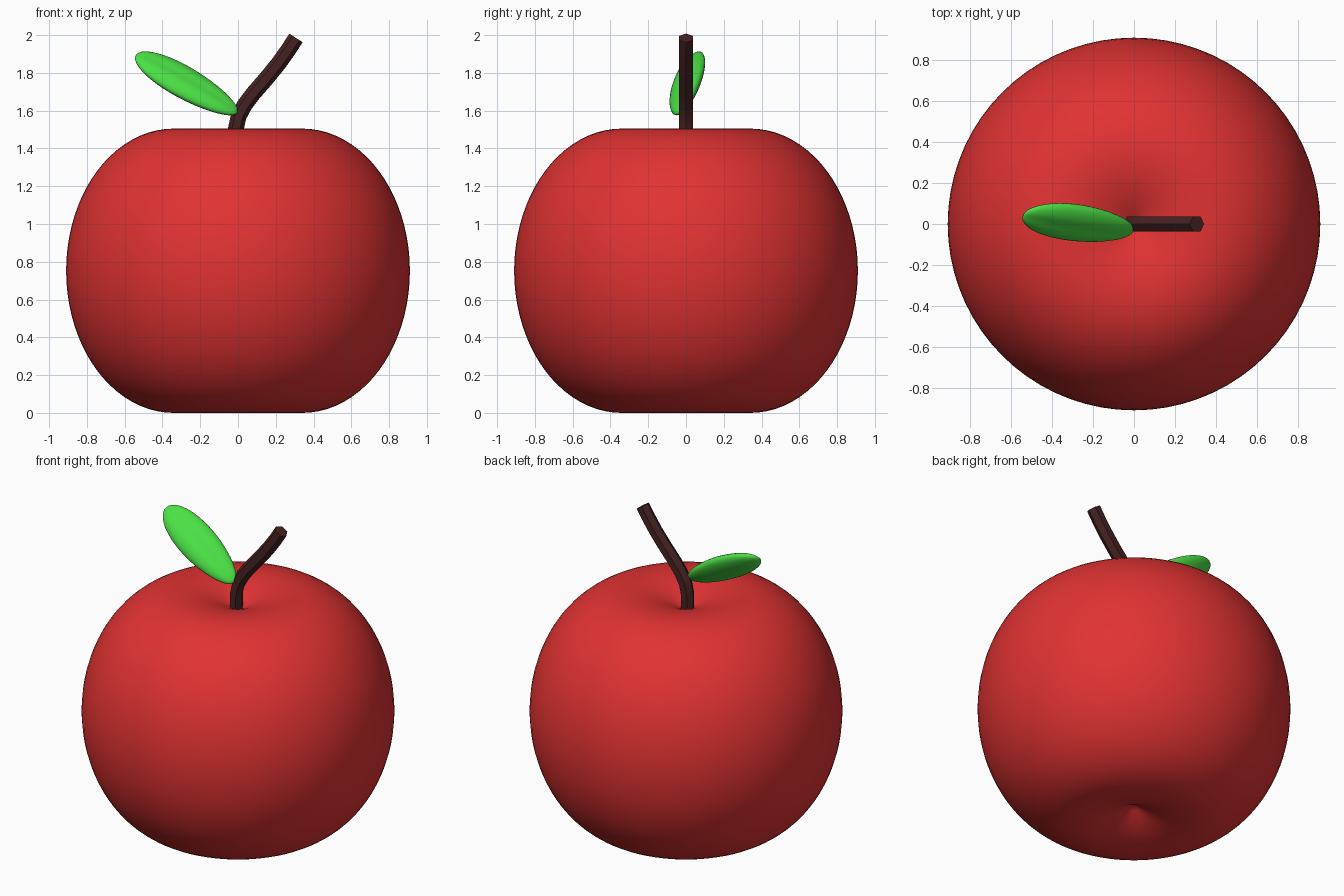
import bpy, bmesh, math
from mathutils import Vector, Matrix

if "Cube" in bpy.data.objects:
    bpy.data.objects.remove(bpy.data.objects["Cube"])


def material(name, rgb):
    m = bpy.data.materials.new(name)
    m.diffuse_color = (*rgb, 1)
    m.use_nodes = True
    m.node_tree.nodes["Principled BSDF"].inputs["Base Color"].default_value = m.diffuse_color
    return m


def finish(name, bm, mat, angle):
    bmesh.ops.recalc_face_normals(bm, faces=bm.faces)
    mesh = bpy.data.meshes.new(name)
    bm.to_mesh(mesh)
    bm.free()
    ob = bpy.data.objects.new(name, mesh)
    bpy.context.collection.objects.link(ob)
    mesh.materials.append(mat)
    bpy.ops.object.select_all(action='DESELECT')
    ob.select_set(True)
    bpy.context.view_layer.objects.active = ob
    bpy.ops.object.shade_smooth_by_angle(angle=math.radians(angle))
    return ob


red = material("apple red", (0.75, 0.032, 0.032))
brown = material("stem brown", (0.06, 0.016, 0.016))
green = material("leaf green", (0.07, 0.75, 0.06))

# Apple body: elliptical side wall with a dimple at each end, spun around z
MID, HALF, RIM, BULGE, DIMPLE = 0.7525, 0.7525, 0.34, 0.57, 0.11
upper = []
for i in range(10):
    t = i / 10
    upper.append((RIM * t, MID + HALF - DIMPLE * (1 - t) ** 2))
for i in range(21):
    a = math.pi / 2 * (1 - i / 20)
    upper.append((RIM + BULGE * math.cos(a), MID + HALF * math.sin(a)))
lower = [(r, 2 * MID - z) for r, z in reversed(upper[:-1])]
bm = bmesh.new()
verts = [bm.verts.new((r, 0, z)) for r, z in upper + lower]
edges = [bm.edges.new(p) for p in zip(verts, verts[1:])]
bmesh.ops.spin(bm, geom=verts + edges, cent=(0, 0, 0), axis=(0, 0, 1),
               angle=math.tau, steps=72, use_duplicate=False)
bmesh.ops.remove_doubles(bm, verts=bm.verts, dist=1e-4)
finish("apple_body", bm, red, 80)

# Stem: hexagonal tube along a bent path in the xz plane
path = [(-0.012, 1.33), (-0.012, 1.50), (0.003, 1.57), (0.035, 1.63),
        (0.08, 1.69), (0.15, 1.77), (0.215, 1.85), (0.265, 1.92), (0.307, 1.985)]
pts = [Vector((x, 0, z)) for x, z in path]
bm = bmesh.new()
rings = []
for i, p in enumerate(pts):
    tangent = (pts[min(i + 1, len(pts) - 1)] - pts[max(i - 1, 0)]).normalized()
    side = Vector((0, 1, 0)).cross(tangent)
    rings.append([bm.verts.new(p + 0.042 * (side * math.cos(k * math.pi / 3)
                  + Vector((0, 1, 0)) * math.sin(k * math.pi / 3))) for k in range(6)])
for a, b in zip(rings, rings[1:]):
    for k in range(6):
        bm.faces.new((a[k], a[(k + 1) % 6], b[(k + 1) % 6], b[k]))
bm.faces.new(rings[0])
bm.faces.new(rings[-1])
finish("stem", bm, brown, 30)

# Leaf: stretched sphere, blunt at the tip, with a faint groove along the front
length = Vector((-0.268, 0.040, 0.154))
width = Vector((0.048, 0.078, 0.061))
width -= length * (width.dot(length) / length.length_squared)
thick = width.cross(length).normalized() * 0.05
centre = Vector((-0.272, 0.004, 1.742))
bm = bmesh.new()
bmesh.ops.create_uvsphere(bm, u_segments=32, v_segments=20, radius=1)
for v in bm.verts:
    l, w, t = v.co.z, v.co.x, v.co.y
    w *= 1 + 0.12 * l
    if t > 0:
        t *= 1 - 0.15 * math.exp(-(w / 0.25) ** 2)
    v.co = centre + length * l + width * w + thick * t
finish("leaf", bm, green, 80)
